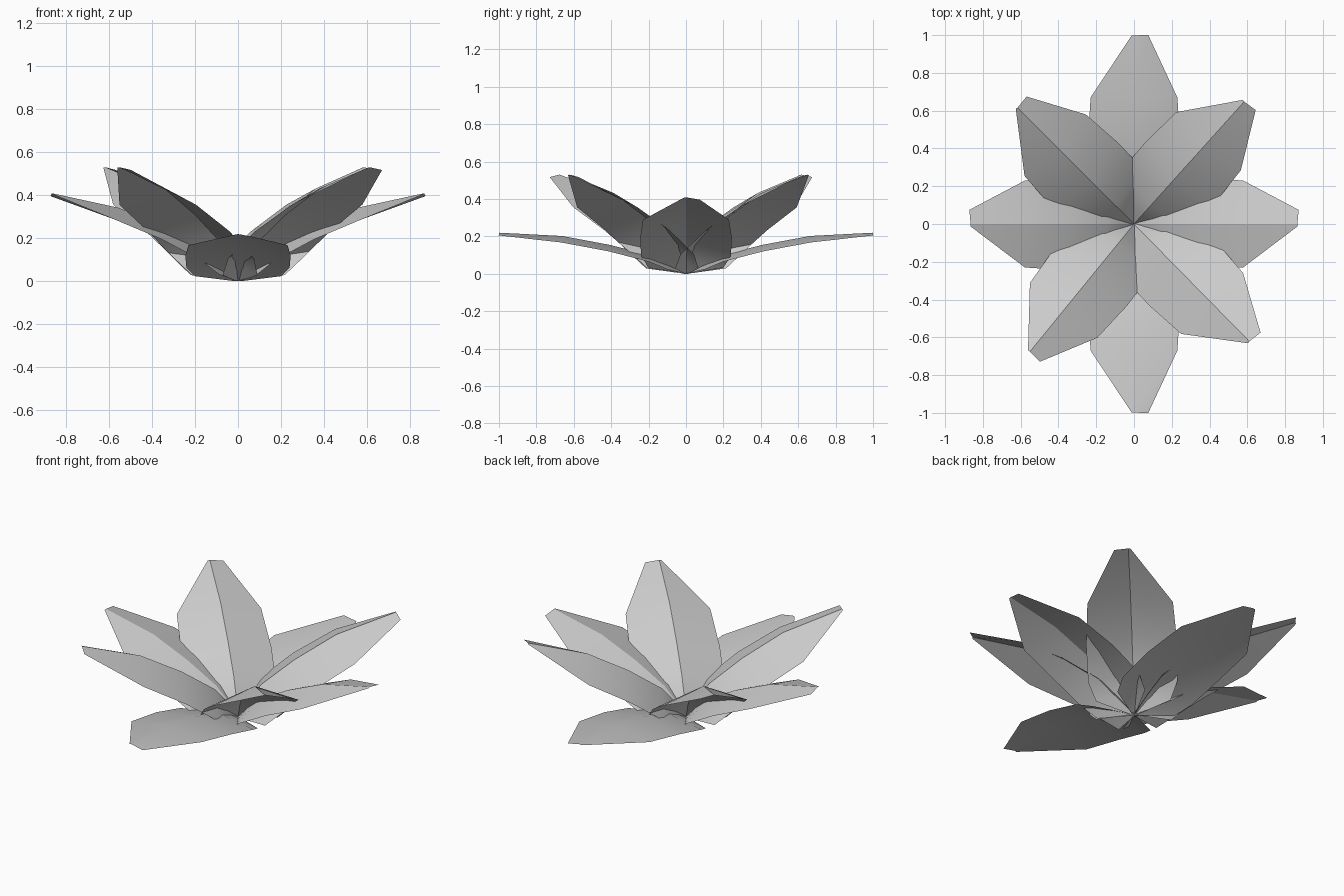
import bpy, bmesh, math
from mathutils import Vector, Matrix

old = bpy.data.objects.get("Cube")
if old:
    bpy.data.objects.remove(old, do_unlink=True)

grey = bpy.data.materials.new("soft_grey")
grey.use_nodes = True
colour = (0.6, 0.6, 0.6, 1)
grey.diffuse_color = colour
grey.node_tree.nodes["Principled BSDF"].inputs["Base Color"].default_value = colour

# Petal stations: distance along, ridge rise, half width, edge drop (as fractions)
STATIONS = [(0.0, 0.0, 0.012, 0.0), (0.1, 0.6, 0.2, 0.9), (0.2, 1.0, 0.24, 1.0),
            (0.42, 1.15, 0.245, 1.0), (0.675, 1.0, 0.23, 1.0)]


def petal(name, heading, pitch, length, rise, drop, side):
    """Folded sheet with a raised midrib and a blunt tip leaning to one side."""
    bm = bmesh.new()
    rows = []
    for u, v, w, d in STATIONS:
        z = v * rise
        rows.append([(u * length, w, z - d * drop), (u * length, 0, z),
                     (u * length, -w, z - d * drop)])
    tip = [(length, 0.075, -0.015), (length, 0, 0), (length, -0.012, -0.003)]
    rows.append([(x, y * side, z) for x, y, z in tip][::side])
    turn = (Matrix.Rotation(math.radians(heading), 4, 'Z')
            @ Matrix.Rotation(math.radians(-pitch), 4, 'Y'))
    grid = [[bm.verts.new(turn @ Vector(p)) for p in row] for row in rows]
    for a, b in zip(grid, grid[1:]):
        for i in range(2):
            bm.faces.new((a[i], a[i + 1], b[i + 1], b[i]))
    mesh = bpy.data.meshes.new(name)
    bm.to_mesh(mesh)
    bm.free()
    mesh.materials.append(grey)
    obj = bpy.data.objects.new(name, mesh)
    bpy.context.collection.objects.link(obj)
    bpy.ops.object.select_all(action='DESELECT')
    obj.select_set(True)
    bpy.context.view_layer.objects.active = obj
    bpy.ops.object.shade_smooth_by_angle(angle=math.radians(20))


# Low petals front and back, middle petals at the sides, high petals between
LOW = (12.4, 1.022, 0.055, 0.035)
MIDDLE = (25.3, 0.957, 0.072, 0.058)
HIGH = (31.3, 1.02, 0.087, 0.09)
for name, heading, shape, side in [
        ("front_petal", -90, LOW, 1), ("back_petal", 90, LOW, -1),
        ("left_petal", 0, MIDDLE, 1), ("right_petal", 180, MIDDLE, -1),
        ("back_left_petal", 48, HIGH, -1), ("back_right_petal", 135, HIGH, -1),
        ("front_left_petal", -45.5, HIGH, 1), ("front_right_petal", 230.8, HIGH, 1)]:
    petal(name, heading, *shape, side)
